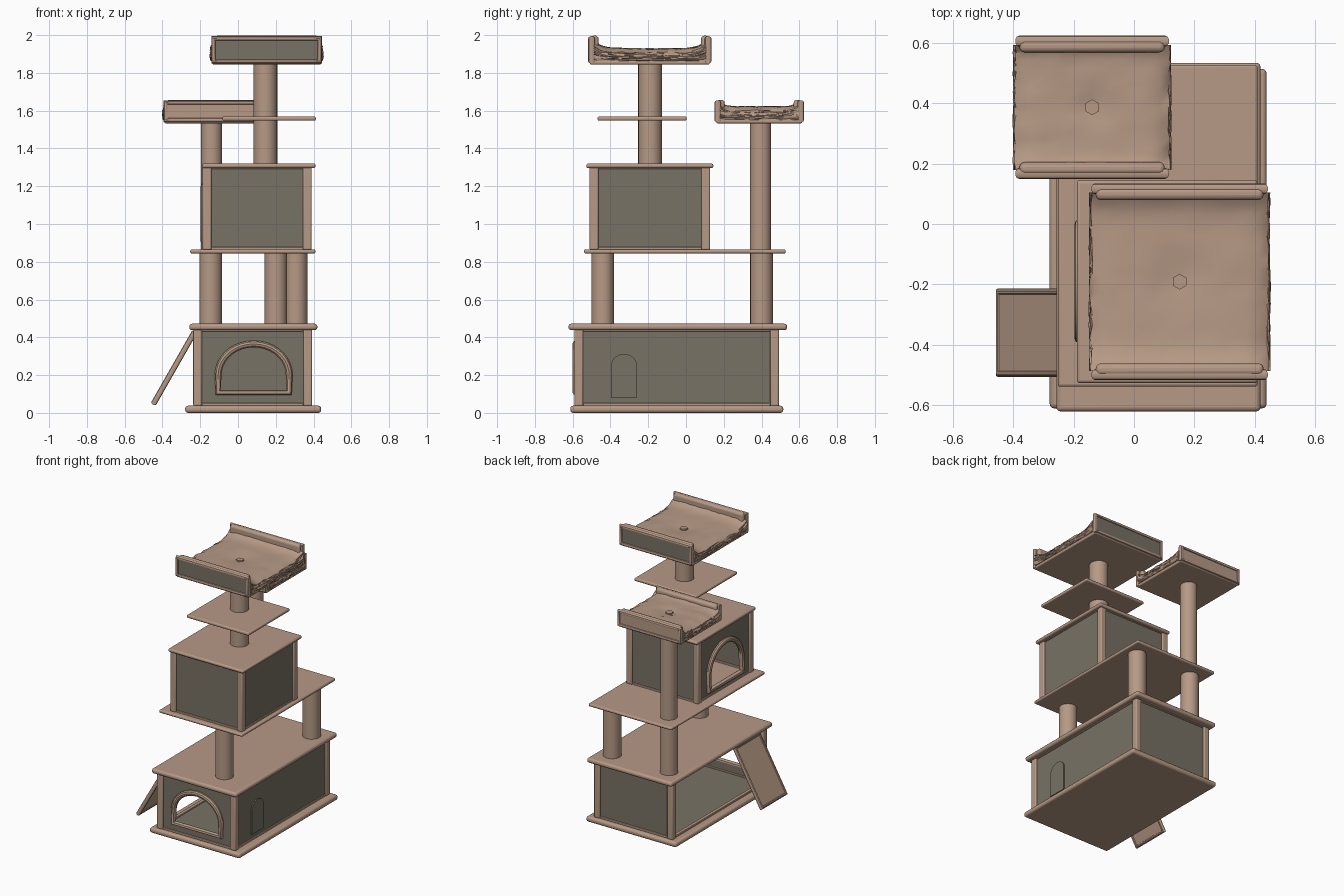
import bpy, bmesh, math, random
from mathutils import Vector

if "Cube" in bpy.data.objects:
    bpy.data.objects.remove(bpy.data.objects["Cube"])

random.seed(4)


def material(name, rgb):
    m = bpy.data.materials.new(name)
    m.diffuse_color = (*rgb, 1)
    m.use_nodes = True
    m.node_tree.nodes["Principled BSDF"].inputs["Base Color"].default_value = m.diffuse_color
    return m


TAN = material("tan plush", (0.47, 0.322, 0.238))
GRAY = material("olive gray fabric", (0.19, 0.168, 0.128))


def finish(name, bm, mat, bevel=0):
    bmesh.ops.recalc_face_normals(bm, faces=bm.faces)
    me = bpy.data.meshes.new(name)
    bm.to_mesh(me)
    bm.free()
    me.materials.append(mat)
    ob = bpy.data.objects.new(name, me)
    bpy.context.collection.objects.link(ob)
    if bevel:
        b = ob.modifiers.new("soft edge", 'BEVEL')
        b.width, b.segments = bevel, 3
    return ob


def box(name, x, y, z, mat=TAN, bevel=0.008):
    bm = bmesh.new()
    bmesh.ops.create_cube(bm, size=1)
    for v in bm.verts:
        v.co = [(r[0] + r[1]) / 2 + c * (r[1] - r[0]) for c, r in zip(v.co, (x, y, z))]
    return finish(name, bm, mat, bevel)


def post(name, x, y, z0, z1, r=0.06, sides=28):
    bm = bmesh.new()
    bmesh.ops.create_cone(bm, cap_ends=True, segments=sides, radius1=r, radius2=r, depth=z1 - z0)
    bmesh.ops.translate(bm, verts=bm.verts, vec=(x, y, (z0 + z1) / 2))
    return finish(name, bm, TAN)


def tube(name, pts, r):
    """Closed rolled trim along a loop of points."""
    cu = bpy.data.curves.new(name, 'CURVE')
    cu.dimensions = '3D'
    cu.bevel_depth, cu.bevel_resolution = r, 3
    sp = cu.splines.new('POLY')
    sp.points.add(len(pts) - 1)
    for p, co in zip(sp.points, pts):
        p.co = (*co, 1)
    sp.use_cyclic_u = True
    cu.materials.append(TAN)
    ob = bpy.data.objects.new(name, cu)
    bpy.context.collection.objects.link(ob)
    bpy.ops.object.select_all(action='DESELECT')
    ob.select_set(True)
    bpy.context.view_layer.objects.active = ob
    bpy.ops.object.convert(target='MESH')


def arch(c, w, z0, spring, z1, n=18):
    """Outline with a flat bottom and a rounded top."""
    top = [(c + w * math.cos(math.pi * i / n), spring + (z1 - spring) * math.sin(math.pi * i / n))
           for i in range(n + 1)]
    return [(c - w, z0), (c + w, z0)] + top


def place(axis, at, u, v):
    return Vector((u, at, v)) if axis == 'y' else Vector((at, u, v))


def sheet(name, axis, at, thick, loops, mat=GRAY):
    """Flat panel from an outline, extra loops become holes."""
    bm = bmesh.new()
    for loop in loops:
        vs = [bm.verts.new(place(axis, at, *p)) for p in loop]
        for i in range(len(vs)):
            bm.edges.new((vs[i - 1], vs[i]))
    bmesh.ops.remove_doubles(bm, verts=bm.verts, dist=1e-5)
    bmesh.ops.triangle_fill(bm, use_beauty=True, use_dissolve=False, edges=bm.edges,
                            normal=place(axis, 1, 0, 0))
    ext = bmesh.ops.extrude_face_region(bm, geom=bm.faces[:])
    moved = [g for g in ext['geom'] if isinstance(g, bmesh.types.BMVert)]
    bmesh.ops.translate(bm, verts=moved, vec=place(axis, thick, 0, 0))
    return finish(name, bm, mat)


def rect(u0, u1, v0, v1):
    return [(u0, v0), (u1, v0), (u1, v1), (u0, v1)]


def house(name, x, y, z, front=None, left=None, open_left=False, p=0.046):
    """Corner posts, rails and thin fabric walls, with optional arched doors."""
    (x0, x1), (y0, y1), (z0, z1) = x, y, z
    for i, px in enumerate((x0, x1 - p)):
        for j, py in enumerate((y0, y1 - p)):
            box(f"{name}_corner_{i}{j}", (px, px + p), (py, py + p), z)
    for k, (a, b) in enumerate(((z0, z0 + 0.016), (z1 - 0.014, z1))):
        for j, py in enumerate((y0 + 0.006, y1 - 0.031)):
            box(f"{name}_rail_x{k}{j}", (x0 + p, x1 - p), (py, py + 0.025), (a, b), bevel=0.004)
        for j, px in enumerate((x0 + 0.006, x1 - 0.031)):
            box(f"{name}_rail_y{k}{j}", (px, px + 0.025), (y0 + p, y1 - p), (a, b), bevel=0.004)
    walls = [("front", 'y', y0 + 0.012, front), ("back", 'y', y1 - 0.024, None),
             ("right", 'x', x1 - 0.024, None)]
    if not open_left:
        walls.append(("left", 'x', x0 + 0.012, left))
    for side, axis, at, door in walls:
        a, b = (x0, x1) if axis == 'y' else (y0, y1)
        loops = [rect(a + 0.03, b - 0.03, z0 + 0.005, z1 - 0.005)]
        if door:
            loops.append(door)
            tube(f"{name}_{side}_door_trim", [place(axis, at - 0.004, *q) for q in door], 0.019)
        sheet(f"{name}_{side}_wall", axis, at, 0.012, loops)


def cushion(name, x, y, z0, z1, lift):
    """Sagging pad, raised at front and back, dimpled by a button."""
    bm = bmesh.new()
    bmesh.ops.create_cube(bm, size=2)
    bmesh.ops.subdivide_edges(bm, edges=bm.edges[:], cuts=15, use_grid_fill=True)
    cx, cy = sum(x) / 2, sum(y) / 2
    hx, hy = (x[1] - x[0]) / 2, (y[1] - y[0]) / 2
    for v in bm.verts:
        u, w, t = v.co.x, v.co.y, (v.co.z + 1) / 2
        top = z1 + lift * abs(w) ** 8 - 0.022 * abs(u) ** 10 - 0.014 * math.exp(-(u * u + w * w) * 14)
        edge = abs(u) ** 6
        top += random.uniform(-0.003, 0.003) * (1 + edge)
        bulge = 1 + edge * (0.02 * math.sin(math.pi * t) - 0.02 + random.uniform(-0.018, 0.014))
        v.co = (cx + hx * u * bulge, cy + hy * w, z0 + (top - z0) * t)
    finish(name, bm, TAN)
    post(name + "_button", cx, cy, z1 - 0.02, z1 - 0.003, 0.026, 6)


def perch(name, x, y, z, seat, panel, r=0.018):
    """Platform, pad and two framed end bolsters."""
    (x0, x1), (y0, y1), (z0, z1) = x, y, z
    box(name + "_platform", (x0 + 0.01, x1 - 0.01), (y0 + 0.01, y1 - 0.01), (z0, z0 + 0.022))
    cushion(name + "_cushion", x, (y0 + 0.03, y1 - 0.03), z0 + 0.018, seat, (z1 - seat) * 0.6)
    for side, yo, s in (("front", y0, 1), ("back", y1, -1)):
        ends = sorted((yo + s * 0.014, yo + s * 0.055))
        box(f"{name}_{side}_bolster", (x0 + 0.02, x1 - 0.02), ends, (z0 + 0.01, z1 - 0.003), TAN, 0.016)
        sheet(f"{name}_{side}_panel", 'y', yo + s * 0.008, s * 0.007,
              [rect(x0 + 0.022, x1 - 0.022, z0 + 0.02, z1 - 0.02)], panel)
        tube(f"{name}_{side}_trim", [place('y', yo + s * r, *q) for q in
             rect(x0 + r, x1 - r, z0 + r, z1 - r)], r)


# lower house with base, roof and small side patch
box("base_plate", (-0.28, 0.44), (-0.612, 0.515), (0, 0.038), bevel=0.015)
box("lower_floor", (-0.225, 0.375), (-0.57, 0.475), (0.036, 0.043), GRAY, 0)
house("lower_house", (-0.237, 0.392), (-0.59, 0.492), (0.036, 0.445),
      front=arch(0.083, 0.188, 0.108, 0.2, 0.365), open_left=True)
box("lower_roof", (-0.258, 0.42), (-0.622, 0.535), (0.438, 0.472), bevel=0.014)
sheet("side_patch", 'x', 0.379, 0.009, [arch(-0.328, 0.068, 0.08, 0.25, 0.312)], GRAY)

# ramp on the open left side
low, high = Vector((-0.445, 0, 0.052)), Vector((-0.232, 0, 0.425))
ramp = box("ramp_board", (-0.215, 0.215), (-0.495, -0.225), (-0.008, 0.008), bevel=0.003)
ramp.location = (low + high) / 2
ramp.rotation_euler.y = -math.atan2(high.z - low.z, high.x - low.x)
tube("ramp_trim", [(p.x, yy, p.z) for p, yy in
     ((low, -0.497), (high, -0.497), (high, -0.225), (low, -0.225))], 0.015)

# posts carrying the middle deck
for nm, px, py in (("back_left", -0.145, 0.40), ("back_right", 0.308, 0.40), ("front", 0.2, -0.44)):
    post(f"{nm}_lower_post", px, py, 0.46, 0.85)
box("middle_deck", (-0.253, 0.41), (-0.54, 0.528), (0.844, 0.866), bevel=0.009)

# upper house, door on the left
house("upper_house", (-0.187, 0.39), (-0.51, 0.128), (0.862, 1.305),
      left=arch(-0.19, 0.188, 0.91, 1.02, 1.2))
box("upper_roof", (-0.19, 0.41), (-0.528, 0.145), (1.296, 1.32), bevel=0.01)

# tall posts, shelf and two perches
post("small_perch_post", -0.14, 0.395, 0.86, 1.54, 0.056)
perch("small_perch", (-0.40, 0.122), (0.15, 0.625), (1.533, 1.66), 1.622, TAN)
post("top_perch_post", 0.145, -0.19, 1.31, 1.855, 0.063)
box("shelf", (-0.083, 0.412), (-0.468, 0.003), (1.547, 1.569), bevel=0.008)
perch("top_perch", (-0.147, 0.45), (-0.518, 0.135), (1.844, 2.0), 1.93, GRAY)

# smooth shading with crisp edges
bpy.ops.object.select_all(action='SELECT')
bpy.context.view_layer.objects.active = bpy.data.objects["base_plate"]
bpy.ops.object.shade_smooth_by_angle(angle=math.radians(35))
